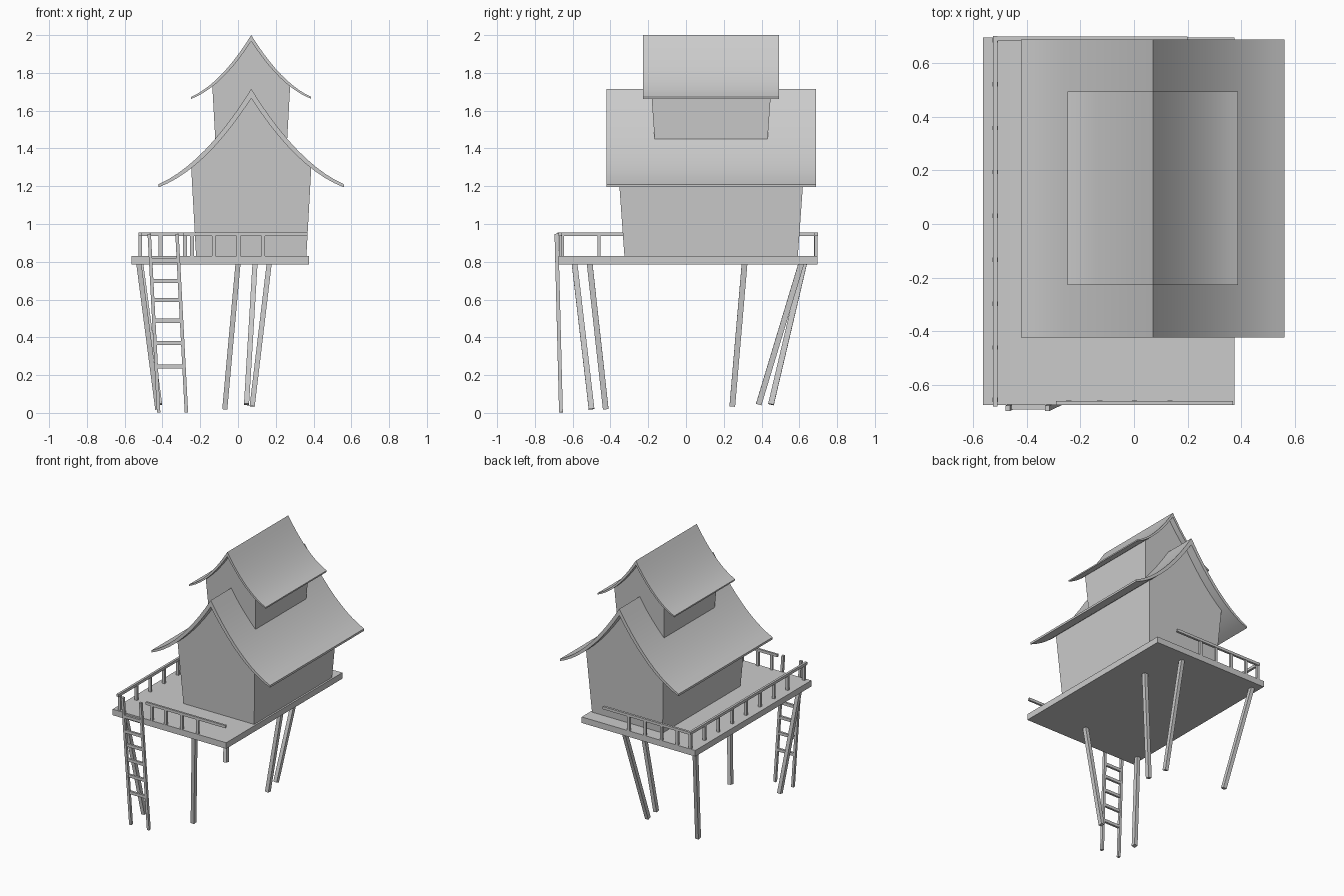
import bpy, bmesh
from mathutils import Vector

if "Cube" in bpy.data.objects:
    bpy.data.objects.remove(bpy.data.objects["Cube"])

CX, CY = 0.07, 0.133          # centre line of both house tiers


def finish(bm, name, smooth=False):
    bmesh.ops.recalc_face_normals(bm, faces=bm.faces)
    me = bpy.data.meshes.new(name)
    bm.to_mesh(me)
    bm.free()
    ob = bpy.data.objects.new(name, me)
    bpy.context.collection.objects.link(ob)
    if smooth:
        bpy.ops.object.select_all(action='DESELECT')
        ob.select_set(True)
        bpy.context.view_layer.objects.active = ob
        bpy.ops.object.shade_smooth_by_angle(angle=0.5)
    return ob


def box(name, x0, x1, y0, y1, z0, z1):
    bm = bmesh.new()
    bmesh.ops.create_cube(bm, size=1)
    for v in bm.verts:
        v.co = ((x0 + x1) / 2 + v.co.x * (x1 - x0),
                (y0 + y1) / 2 + v.co.y * (y1 - y0),
                (z0 + z1) / 2 + v.co.z * (z1 - z0))
    return finish(bm, name)


def beam(name, a, b, w, d=None):
    """Square bar between two points."""
    a, b = Vector(a), Vector(b)
    axis = (b - a).normalized()
    up = Vector((0, 1, 0))
    u = up.cross(axis).normalized() * w / 2
    v = axis.cross(u).normalized() * (d or w) / 2
    bm = bmesh.new()
    rings = [[bm.verts.new(p + u * i + v * j)
              for i, j in ((-1, -1), (1, -1), (1, 1), (-1, 1))] for p in (a, b)]
    bm.faces.new(rings[0])
    bm.faces.new(rings[1])
    for i in range(4):
        k = (i + 1) % 4
        bm.faces.new((rings[0][i], rings[0][k], rings[1][k], rings[1][i]))
    return finish(bm, name)


def prism(name, profile, y_front, y_back, smooth=False):
    """Closed xz profile spanned between two y functions of the point."""
    bm = bmesh.new()
    f = [bm.verts.new((x, y_front(q), z)) for x, z, q in profile]
    b = [bm.verts.new((x, y_back(q), z)) for x, z, q in profile]
    bm.faces.new(f)
    bm.faces.new(b[::-1])
    n = len(f)
    for i in range(n):
        k = (i + 1) % n
        bm.faces.new((f[i], f[k], b[k], b[i]))
    return finish(bm, name, smooth)


def drop(d):                  # sagging roof curve below the ridge
    return 1.613 * d - 1.19 * d * d


def under(d):                 # underside of the roof
    return drop(d) + 0.05 - 0.07 * d


def tier(label, ridge, s):
    """One storey: flared gabled walls plus a curved roof, at scale s."""
    N = 10
    ds = [0.49 * i / N for i in range(-N, N + 1)]
    top = [(CX + s * d, ridge - s * drop(abs(d)), 0) for d in ds]
    low = [(CX + s * d, ridge - s * under(abs(d)), 0) for d in reversed(ds)]
    prism(label + "_roof", top + low,
          lambda q: CY - 0.555 * s, lambda q: CY + 0.555 * s, True)
    # walls lean outward towards the roof
    ws = [0.318 * i / 6 for i in range(-6, 7)]
    pts = [(d, under(abs(d)) - 0.008) for d in ws] + [(0.292, 0.885), (-0.292, 0.885)]
    prof = [(CX + s * d, ridge - s * h, h) for d, h in pts]

    def half(h):
        return s * (0.459 + 0.034 * min(1, (0.885 - h) / 0.38))
    prism(label + "_walls", prof, lambda h: CY - half(h), lambda h: CY + half(h))


tier("lower", 1.715, 1.0)
tier("upper", 2.0, 0.648)

# Deck
box("deck", -0.563, 0.375, -0.675, 0.695, 0.785, 0.83)

# Stilts: top xy, bottom xyz
legs = [((-0.525, -0.59), (-0.425, -0.50, 0.02)),
        ((0.0, -0.51), (-0.07, -0.425, 0.02)),
        ((0.165, 0.31), (0.075, 0.245, 0.035)),
        ((0.09, 0.61), (0.045, 0.385, 0.045)),
        ((-0.515, 0.625), (-0.415, 0.45, 0.045))]
for i, (t, b) in enumerate(legs):
    beam(f"stilt_{i + 1}", (t[0], t[1], 0.79), b, 0.027, 0.03)

# Railings
Z0, Z1 = 0.936, 0.956
P = 0.01
box("left_rail", -0.526, -0.509, -0.68, 0.70, Z0, Z1)
box("back_rail", -0.526, 0.20, 0.681, 0.698, Z0, Z1)
box("front_rail", -0.29, 0.368, -0.675, -0.66, Z0, Z1)
posts = [(-0.517, y) for y in [-0.655] + [-0.46 + i * 0.1635 for i in range(8)]]
posts += [(x, 0.687) for x in (-0.41, -0.28, -0.145, -0.01)]
posts += [(x, -0.665) for x in (-0.243, -0.128, 0.002, 0.134)]
for i, (x, y) in enumerate(posts):
    box(f"rail_post_{i + 1}", x - P, x + P, y - 0.008, y + 0.008, 0.825, Z0 + 0.005)

# Ladder
def ladder_pt(off, z):
    t = z / 0.95
    return (-0.42 - 0.05 * t + off, -0.662 - 0.024 * t, z)

for name, off in (("left", 0.0), ("right", 0.147)):
    beam(f"ladder_{name}_side", ladder_pt(off, 0.003), ladder_pt(off, 0.948), 0.018, 0.02)
for i, z in enumerate((0.245, 0.37, 0.488, 0.598, 0.698, 0.808)):
    x, y, _ = ladder_pt(0, z)
    box(f"ladder_rung_{i + 1}", x, x + 0.147, y - 0.008, y + 0.008, z - 0.011, z + 0.011)
